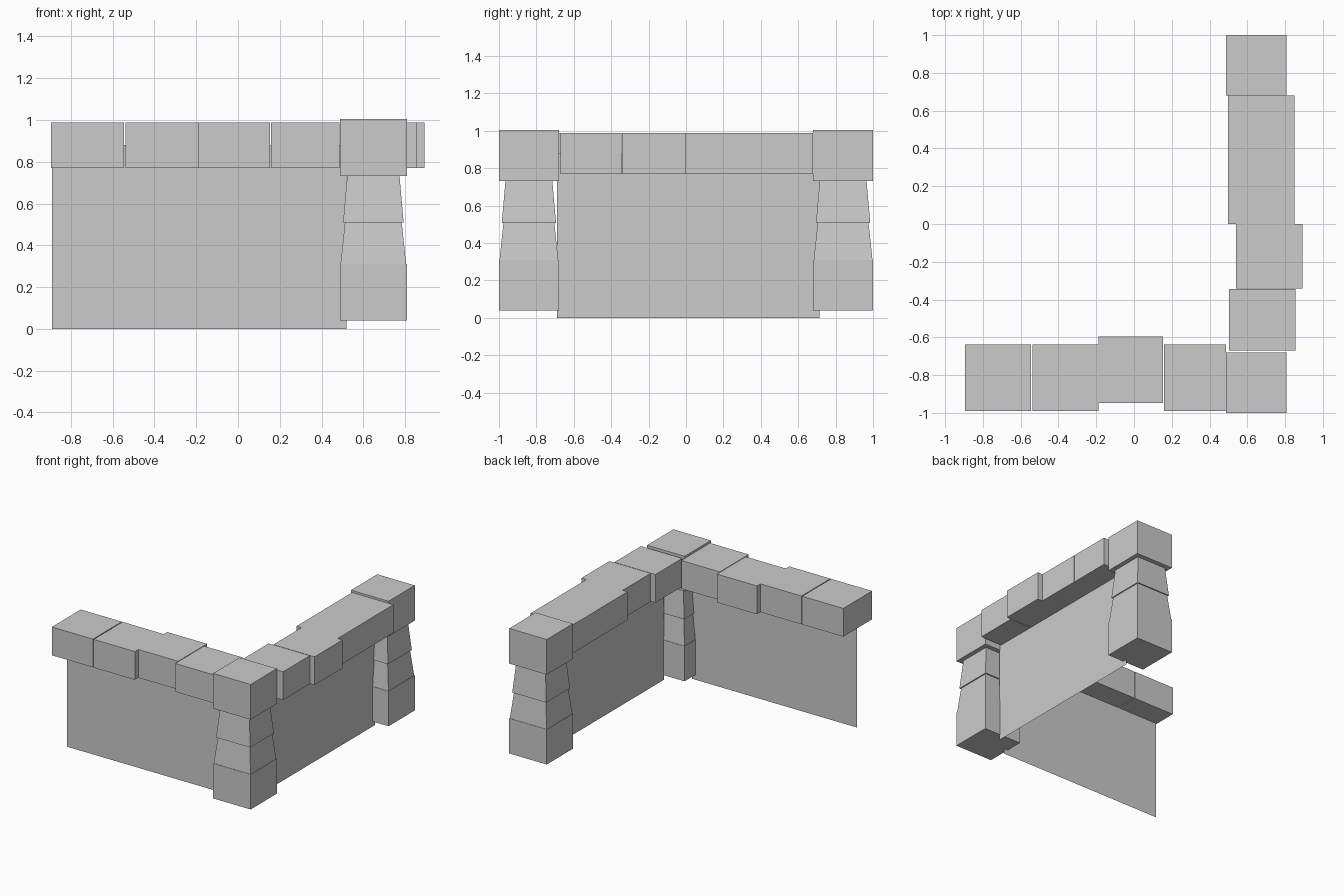
import bpy, bmesh

if "Cube" in bpy.data.objects:
    bpy.data.objects.remove(bpy.data.objects["Cube"])


def make(name, verts, faces):
    mesh = bpy.data.meshes.new(name)
    mesh.from_pydata(verts, [], faces)
    obj = bpy.data.objects.new(name, mesh)
    bpy.context.collection.objects.link(obj)
    return obj


def block(name, x0, x1, y0, y1, z0, z1, inset=0.0):
    """Box whose top can be drawn in by inset on every side."""
    v = []
    for z, i in ((z0, 0.0), (z1, inset)):
        v += [(x0 + i, y0 + i, z), (x1 - i, y0 + i, z),
              (x1 - i, y1 - i, z), (x0 + i, y1 - i, z)]
    f = [(3, 2, 1, 0), (4, 5, 6, 7)]
    f += [(k, (k + 1) % 4, (k + 1) % 4 + 4, k + 4) for k in range(4)]
    return make(name, v, f)


# Thin wall panels under the coping
make("front_wall", [(-0.89, -0.815, 0), (0.52, -0.815, 0),
                    (0.52, -0.815, 0.88), (-0.89, -0.815, 0.88)], [(0, 1, 2, 3)])
make("side_wall", [(0.67, -0.69, 0), (0.67, 0.715, 0),
                   (0.67, 0.715, 0.88), (0.67, -0.69, 0.88)], [(0, 1, 2, 3)])

# Coping stones: start and end along x, then front edge
for x0, x1, y0 in ((-0.895, -0.545, -0.99), (-0.538, -0.187, -0.99),
                   (-0.187, 0.153, -0.948), (0.158, 0.487, -0.99)):
    block("front_coping", x0, x1, y0, y0 + 0.352, 0.77, 0.988)

# Coping stones: start and end along y, then inner edge
for y0, y1, x0 in ((-0.67, -0.345, 0.502), (-0.341, 0.0, 0.54),
                   (0.0, 0.352, 0.498), (0.352, 0.68, 0.497)):
    block("side_coping", x0, x0 + 0.352, y0, y1, 0.77, 0.988)

# Two stacked-stone pillars: half width, bottom, top, taper
stones = (("pillar_base", 0.16, 0.04, 0.31, 0.0),
          ("pillar_lower_stone", 0.157, 0.31, 0.508, 0.021),
          ("pillar_upper_stone", 0.145, 0.508, 0.735, 0.02),
          ("pillar_cap", 0.16, 0.733, 1.004, 0.0))
cx = 0.648
for cy in (-0.84, 0.84):
    for name, h, z0, z1, inset in stones:
        block(name, cx - h, cx + h, cy - h, cy + h, z0, z1, inset)
